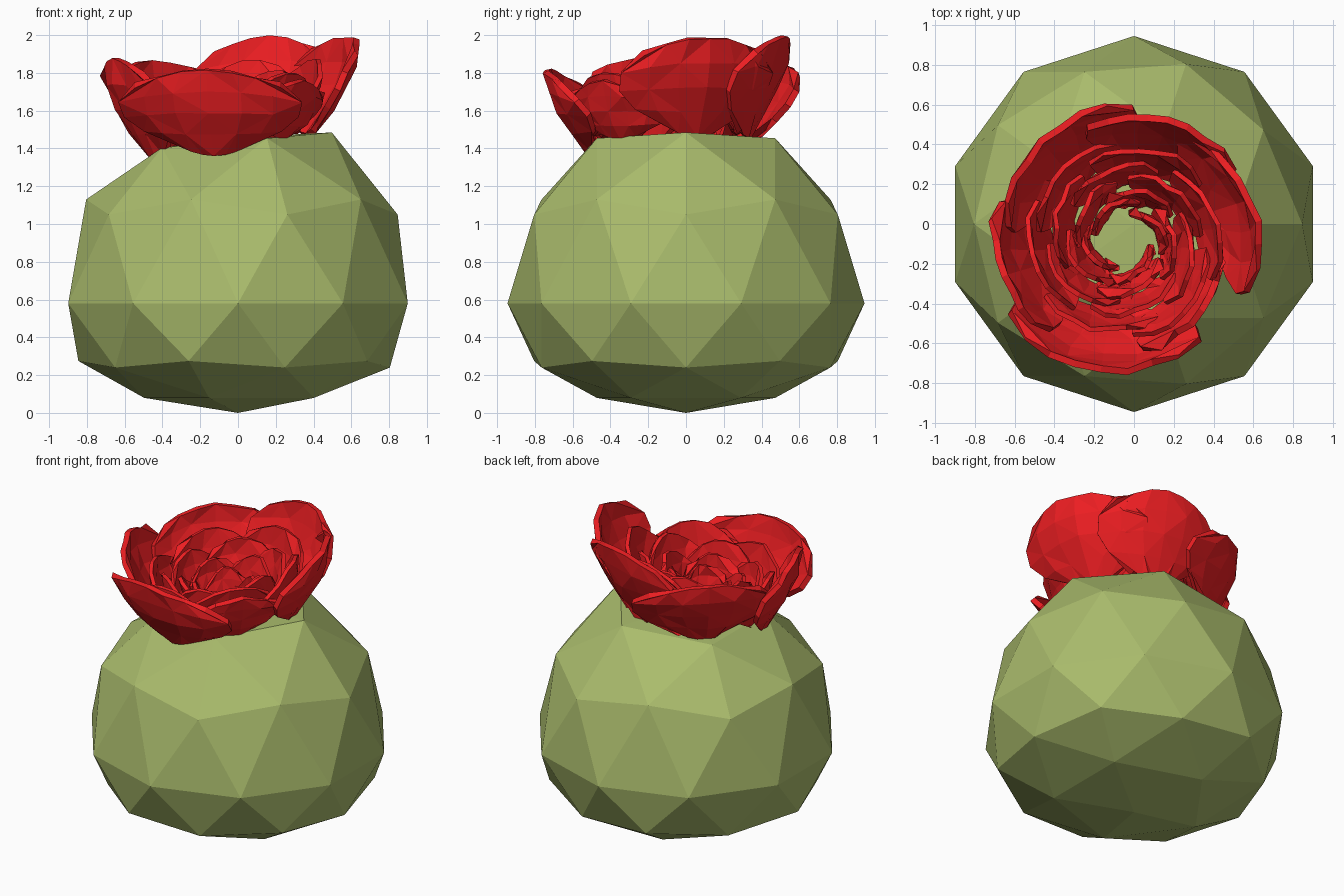
import bpy, bmesh, math, random
from mathutils import Vector

if "Cube" in bpy.data.objects:
    bpy.data.objects.remove(bpy.data.objects["Cube"])

random.seed(4)


def material(name, rgb):
    m = bpy.data.materials.new(name)
    m.diffuse_color = (*rgb, 1)
    m.use_nodes = True
    m.node_tree.nodes["Principled BSDF"].inputs["Base Color"].default_value = m.diffuse_color
    return m


GREEN = material("cactus_green", (0.40, 0.50, 0.15))
RED = material("petal_red", (0.85, 0.013, 0.016))


def add_object(name, bm, mat):
    me = bpy.data.meshes.new(name)
    bm.to_mesh(me)
    bm.free()
    me.materials.append(mat)
    ob = bpy.data.objects.new(name, me)
    bpy.context.collection.objects.link(ob)
    return ob


# Cactus body: low-poly sphere with its height remapped
LEVELS = [(-1, 0), (-0.85, 0.08), (-0.526, 0.24), (-0.447, 0.275), (0, 0.58),
          (0.447, 1.05), (0.526, 1.13), (0.85, 1.44), (1, 1.46)]


def remap(z):
    for (a, za), (b, zb) in zip(LEVELS, LEVELS[1:]):
        if z <= b + 1e-4:
            return za + (zb - za) * (z - a) / (b - a)
    return LEVELS[-1][1]


bm = bmesh.new()
bmesh.ops.create_icosphere(bm, subdivisions=2, radius=1)
for v in bm.verts:
    tilt = 0.085 * v.co.x if v.co.z > 0.7 else 0
    v.co = Vector((v.co.x * 0.945, v.co.y * 0.945, remap(v.co.z) + tilt))
add_object("cactus_body", bm, GREEN)

# Flower petals: cupped, round-edged patches around the flower axis
CX, CY = -0.05, -0.08


def petal(name, angle, half, r0, r1, z0, z1, cols=6, rows=4, swirl=0.03, thick=0.035):
    bm = bmesh.new()
    grid = []
    for j in range(rows + 1):
        t = j / rows
        width = math.sqrt(1 - ((t - 0.55) / 0.62) ** 2)
        row = []
        for i in range(cols + 1):
            u = 2 * i / cols - 1
            a = math.radians(angle + half * u * width)
            r = r0 + (r1 - r0) * math.sin(t * math.pi / 2) - swirl * u
            r += random.uniform(-0.012, 0.012)
            z = z0 + (z1 - z0) * t - 0.09 * u * u * t + 0.05 * u * u * (1 - t)
            z += random.uniform(-0.012, 0) * t
            row.append(bm.verts.new((CX + r * math.cos(a), CY + r * math.sin(a), z)))
        grid.append(row)
    for j in range(rows):
        for i in range(cols):
            a, b = grid[j][i], grid[j][i + 1]
            c, d = grid[j + 1][i + 1], grid[j + 1][i]
            if (i + j) % 2:
                bm.faces.new((a, b, c)), bm.faces.new((a, c, d))
            else:
                bm.faces.new((a, b, d)), bm.faces.new((b, c, d))
    ob = add_object(name, bm, RED)
    s = ob.modifiers.new("thickness", 'SOLIDIFY')
    s.thickness = thick
    s.offset = -1


# Outer petals: angle, half width, base and rim radius, base and rim height
OUTER = [(-100, 50, 0.44, 0.68, 1.36, 1.82), (197, 36, 0.42, 0.65, 1.34, 1.88),
         (130, 46, 0.44, 0.66, 1.41, 1.87), (70, 40, 0.44, 0.65, 1.45, 2.0),
         (18, 43, 0.45, 0.68, 1.46, 1.99), (-42, 40, 0.40, 0.54, 1.44, 1.76)]
for k, p in enumerate(OUTER):
    petal(f"outer_petal_{k + 1}", *p)

# Inner rings, tilted to the front left like the outer petals
RINGS = [("middle", 6, 15, 40, 0.36, 0.48, 1.80), ("inner", 6, 45, 42, 0.28, 0.37, 1.76),
         ("heart", 5, 0, 46, 0.20, 0.27, 1.70), ("core", 4, 30, 52, 0.17, 0.19, 1.65)]
for ring, n, start, half, r0, r1, top in RINGS:
    for k in range(n):
        ang = start + 360 * k / n
        a = math.radians(ang)
        dz = 0.12 * math.cos(a - math.radians(40)) * r1 / 0.48
        petal(f"{ring}_petal_{k + 1}", ang, half, r0, r1, 1.42 + dz * 0.5,
              top + dz * 0.7, cols=5, rows=3, thick=0.025)
